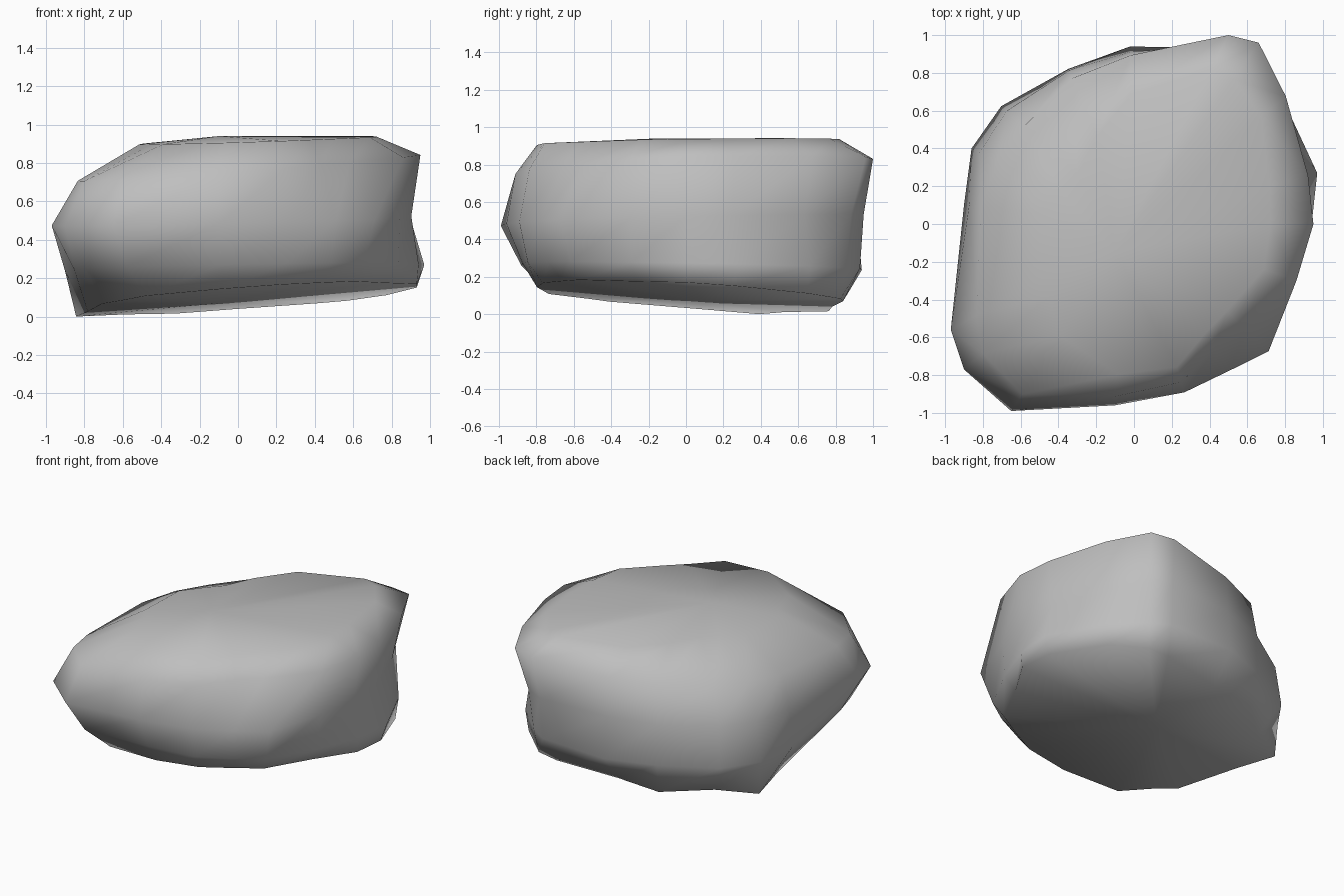
import bpy
import bmesh

default_cube = bpy.data.objects.get("Cube")
if default_cube:
    bpy.data.objects.remove(default_cube, do_unlink=True)


def make_material(name, colour):
    material = bpy.data.materials.new(name)
    material.use_nodes = True
    material.diffuse_color = colour
    material.node_tree.nodes["Principled BSDF"].inputs["Base Color"].default_value = colour
    return material


# Plan outline of the boulder, counter-clockwise, in hundredths
outline = [(97, 27), (82, 69), (66, 96), (50, 100), (-2, 94), (-35, 83),
           (-71, 63), (-86, 40), (-90, 10), (-97, -56), (-90, -77), (-65, -99),
           (-10, -96), (27, -90), (52, -79), (72, -68), (86, -30), (95, 0)]

# Each layer: height, slope along x, slope along y, percent of the outline kept
underside = (.11, .08, -.07, [96, 94, 86, 84, 83, 92, 83, 98, 87, 73, 68, 74, 83, 85, 84, 84, 89, 98])
lower_belt = (.27, .02, -.02, [100, 96, 89, 93, 100, 99, 99, 100, 100, 88, 89, 89, 91, 94, 93, 91, 97, 99])
middle_belt = (.52, .02, .02, [92, 92, 92, 95, 97, 98, 95, 95, 97, 100, 100, 100, 100, 99, 98, 99, 98, 95])
shoulder = (.79, .07, .02, [95, 98, 100, 100, 95, 93, 82, 84, 90, 86, 89, 91, 95, 93, 83, 81, 100, 100])
crown = (.93, .03, .01, [74, 82, 80, 82, 73, 56, 42, 45, 55, 53, 50, 60, 83, 84, 73, 68, 80, 76])


def add_layer(bm, height, slope_x, slope_y, percents):
    ring = []
    for (px, py), percent in zip(outline, percents):
        x, y = px * percent / 1e4, py * percent / 1e4
        ring.append(bm.verts.new((x, y, height + slope_x * x + slope_y * y)))
    return ring


def bridge(bm, below, above):
    for i in range(len(below)):
        j = (i + 1) % len(below)
        bm.faces.new((below[i], below[j], above[j], above[i]))


def cap(bm, ring, centre):
    tip = bm.verts.new(centre)
    for i in range(len(ring)):
        bm.faces.new((ring[i], ring[(i + 1) % len(ring)], tip))


# Loft the layers into one closed stone
bm = bmesh.new()
layers = [add_layer(bm, *layer) for layer in (underside, lower_belt, middle_belt, shoulder, crown)]
for below, above in zip(layers, layers[1:]):
    bridge(bm, below, above)
cap(bm, layers[0], (-.1, .1, .085))
cap(bm, layers[-1], (-.1, -.15, .955))
bmesh.ops.recalc_face_normals(bm, faces=bm.faces)

# Rest the lowest point on the ground
lowest = min(vert.co.z for vert in bm.verts)
for vert in bm.verts:
    vert.co.z -= lowest
for face in bm.faces:
    face.smooth = True

mesh = bpy.data.meshes.new("boulder")
bm.to_mesh(mesh)
bm.free()
mesh.materials.append(make_material("stone grey", (.52, .52, .52, 1)))
boulder = bpy.data.objects.new("boulder", mesh)
bpy.context.collection.objects.link(boulder)
